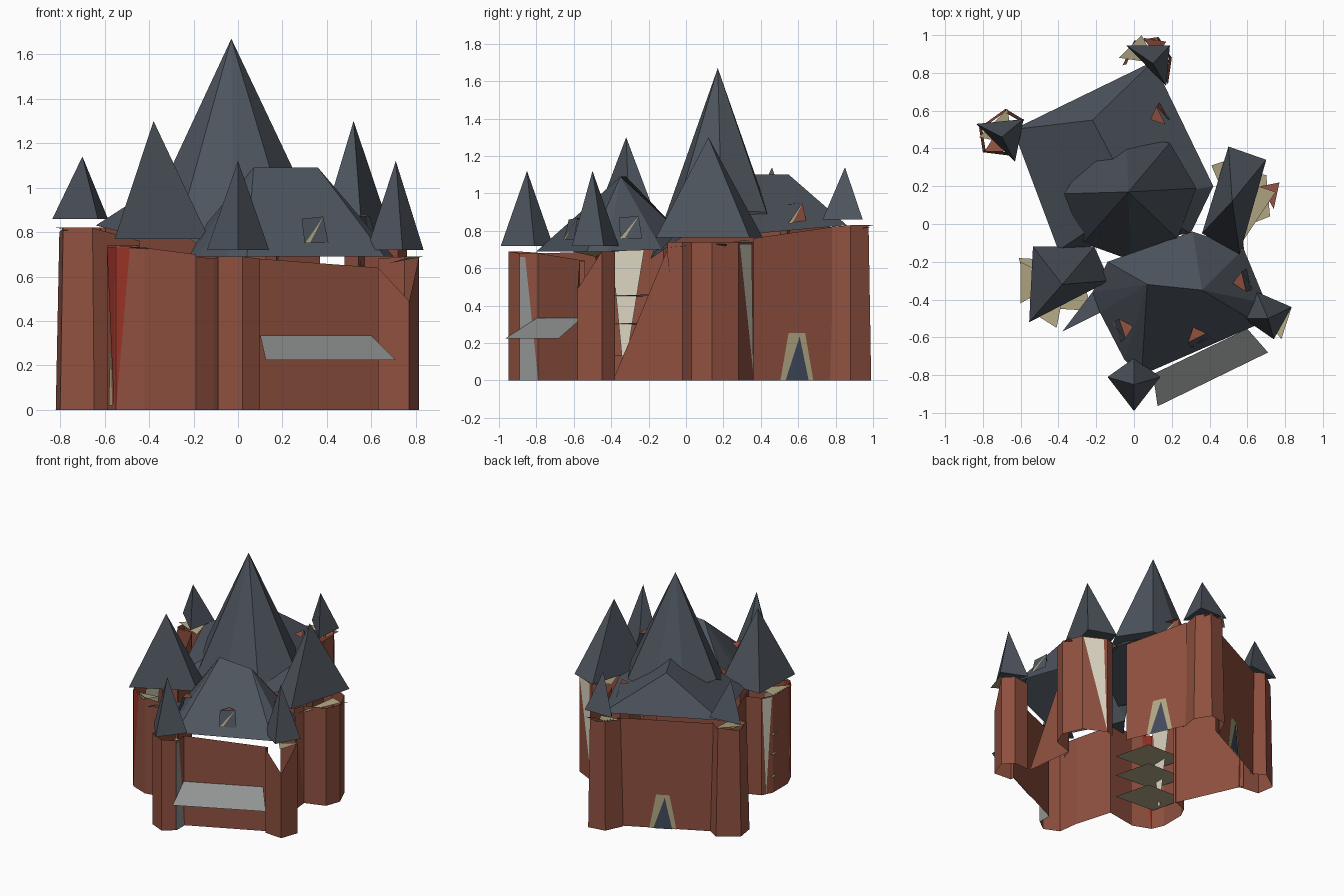
import bpy, math
from mathutils import Vector

if "Cube" in bpy.data.objects:
    bpy.data.objects.remove(bpy.data.objects["Cube"])


def material(name, rgb):
    m = bpy.data.materials.new(name)
    lin = [(c / 255 / 12.92) if c < 11 else ((c / 255 + 0.055) / 1.055) ** 2.4 for c in rgb]
    m.diffuse_color = (*lin, 1)
    m.use_nodes = True
    m.node_tree.nodes["Principled BSDF"].inputs["Base Color"].default_value = m.diffuse_color
    return m


BRICK = material("brick", (143, 80, 63))
ROOF = material("slate roof", (78, 85, 94))
TAN = material("tan trim", (178, 167, 132))
CREAM = material("cream plaster", (220, 214, 194))
GREY = material("grey stone", (145, 147, 146))
DOOR = material("blue door", (66, 74, 92))
RED = material("bright red", (152, 50, 38))


def build(name, verts, faces, mat):
    me = bpy.data.meshes.new(name)
    me.from_pydata([tuple(v) for v in verts], [], faces)
    me.materials.append(mat)
    ob = bpy.data.objects.new(name, me)
    bpy.context.collection.objects.link(ob)
    return ob


def wall(name, pts, taper=1.0):
    """Open run of upright walls; pts are (x, y, top height), counter-clockwise."""
    n = len(pts)
    cx = sum(p[0] for p in pts) / n
    cy = sum(p[1] for p in pts) / n
    low = [(x, y, 0) for x, y, z in pts]
    top = [(cx + (x - cx) * taper, cy + (y - cy) * taper, z) for x, y, z in pts]
    faces = [(i, i + 1, n + i + 1, n + i) for i in range(n - 1)]
    return build(name, low + top, faces, BRICK)


def spire(name, base, z, apex):
    """Pointed roof with a closed base; base points may carry their own height."""
    base = sorted(base, key=lambda p: math.atan2(p[1] - apex[1], p[0] - apex[0]))
    n = len(base)
    verts = [(p[0], p[1], p[2] if len(p) > 2 else z) for p in base] + [apex]
    faces = [(i, (i + 1) % n, n) for i in range(n)] + [tuple(reversed(range(n)))]
    return build(name, verts, faces, ROOF)


def plate(name, a, b, shape, mat, off=0.004):
    """Flat panel on the outside of the wall from a to b; shape is (fraction, height)."""
    a, b = Vector(a), Vector(b)
    d = b - a
    nrm = Vector((d.y, -d.x)).normalized() * off
    verts = [(*(a + d * t + nrm), z) for t, z in shape]
    return build(name, verts, [tuple(range(len(verts)))], mat)


# Front wing walls
wall("front_tower", [(-.11, -.75, .68), (-.09, -.9, .69), (.02, -.95, .69),
                     (.1, -.89, .68), (.1, -.79, .68)])
wall("front_wall", [(.1, -.79, .68), (.63, -.54, .64)])
wall("right_tower", [(.63, -.54, .64), (.63, -.57, .64), (.77, -.58, .49), (.815, -.45, .69),
                     (.75, -.38, .69), (.63, -.39, .68)])
wall("front_left_wall", [(-.19, -.48, .69), (-.11, -.75, .68)])

# Middle towers, open toward the inside
wall("left_middle_tower", [(-.44, -.08, .74), (-.55, -.12, .74), (-.59, -.2, .74), (-.59, -.38, .74),
                           (-.55, -.47, .74), (-.42, -.52, .73), (-.19, -.48, .7)])
wall("right_middle_tower", [(.54, -.1, .74), (.57, -.02, .74), (.72, .03, .74), (.76, .14, .74),
                            (.7, .28, .74), (.54, .36, .74), (.48, .34, .74)])
build("right_flared_wall", [(.61, -.39, 0), (.57, -.02, 0), (.55, -.1, .7)], [(0, 1, 2)], BRICK)

# Back wing walls
wall("back_right_wall", [(.37, .36, .76), (.18, .78, .82)])
wall("back_tower", [(.18, .74, .82), (.2, .88, .83), (.13, .99, .83), (0, .97, .83), (-.06, .84, .82)], .87)
wall("back_wall", [(-.02, .85, .82), (-.62, .55, .82)])
wall("back_left_tower", [(-.58, .55, .82), (-.68, .61, .82), (-.82, .51, .8), (-.8, .38, .82),
                         (-.64, .36, .82)], .86)
wall("back_left_wall", [(-.66, .39, .82), (-.44, -.1, .76)])

# Back wing hip roof, split along the ridge
build("back_roof",
      [(-.64, .5, .83), (.1, .86, .83), (.42, .2, .77), (.3, -.05, .77), (-.4, -.14, .77),
       (-.22, .55, 1.1), (.0, .13, 1.1)],
      [(1, 0, 5), (0, 4, 6, 5), (2, 1, 5, 6), (3, 2, 6), (4, 3, 6)], ROOF)

# Front wing hip roof, a fan of slopes around a short ridge
rim = [(.04, -.8, .69), (.66, -.53, .69), (.7, -.42, .69), (.58, -.13, .7), (.31, -.04, .8),
       (-.14, -.2, .84), (-.22, -.36, .69), (-.38, -.57, .69), (-.18, -.47, .69), (-.05, -.72, .69)]
build("front_roof", rim + [(.07, -.32, 1.09), (.36, -.35, 1.09)],
      [(0, 1, 11, 10), (1, 2, 11), (2, 3, 11), (3, 4, 11), (4, 5, 10, 11),
       (5, 6, 10), (6, 8, 10), (6, 7, 8), (8, 9, 10), (9, 0, 10)], ROOF)

# Great central spire, eight sided, its hem dipping toward the front
spire("central_spire", [(-.37, .16, .94), (-.24, .37, .9), (-.04, .46, .84), (.19, .43, .9),
                        (.33, .19, .91), (.23, -.08, .8), (-.02, -.19, .65), (-.27, -.1, .8)],
      0, (-.03, .17, 1.67))

# Corner and middle spires
spire("front_spire", [(-.14, -.81), (0, -.71), (.14, -.81), (0, -.99)], .72, (0, -.85, 1.12))
spire("right_spire", [(.65, -.36), (.835, -.44), (.74, -.61), (.58, -.5)], .72, (.71, -.5, 1.12))
spire("back_left_spire", [(-.835, .53), (-.585, .555), (-.63, .33)], .86, (-.7, .46, 1.14))
spire("back_spire", [(-.04, .945), (.19, .945), (.17, .73)], .86, (.1, .85, 1.14))
spire("left_middle_spire", [(-.535, -.12), (-.21, -.12), (-.13, -.3), (-.555, -.52)], .77, (-.38, -.32, 1.3))
spire("right_middle_spire", [(.5, .41), (.7, .34), (.56, -.16), (.36, -.05)], .765, (.52, .12, 1.3))

# Ledges poking out under the spires
ledges = [((-.82, .46), (-.67, .61), (-.64, .42), .82, TAN), ((-.08, .88), (.04, 1.0), (.12, .85), .83, TAN),
          ((-.6, -.2), (-.6, -.42), (-.4, -.3), .74, TAN), ((-.52, -.48), (-.41, -.55), (-.38, -.4), .73, TAN),
          ((.41, .31), (.5, .34), (.5, .1), .75, TAN), ((.75, .17), (.66, .2), (.57, -.1), .74, TAN),
          ((.78, -.61), (.835, -.44), (.68, -.48), .69, TAN),
          ((-.79, .385), (-.66, .385), (-.72, .5), .81, BRICK), ((.05, .985), (.17, .965), (.12, .88), .82, BRICK),
          ((.74, .08), (.77, .22), (.67, .2), .73, BRICK)]
for i, (a, b, c, z, m) in enumerate(ledges):
    build(f"ledge_{i + 1}", [(*a, z), (*b, z), (*c, z - .03)], [(0, 1, 2)], m)

# Doors with slanted tan frames
for name, a, b, m, w in (("right", (.37, .36), (.18, .78), .55, .21), ("back", (-.02, .85), (-.62, .55), .47, .14)):
    plate(name + "_door_frame", a, b, [(m - w, 0), (m + w, 0), (m + w * .5, .255), (m - w * .5, .255)], TAN)
    plate(name + "_door", a, b, [(m - w * .7, 0), (m + w * .7, 0), (m + w * .15, .235)], DOOR, .008)

# Sloping porch canopy
build("porch_canopy",
      [(.125, -.965, .225), (.71, -.68, .225), (.6, -.555, .335), (.1, -.795, .335)], [(0, 1, 2, 3)], GREY)

# Coloured wall panels
plate("front_tower_panel", (.1, -.89), (.1, -.79), [(0, 0), (1, 0), (.3, .66), (0, .66)], GREY)
plate("left_tower_red_panel", (-.55, -.47), (-.42, -.52), [(.02, 0), (.5, .73), (.02, .73)], RED)
plate("left_tower_red_side", (-.59, -.38), (-.55, -.47), [(.9, 0), (1, .73), (.1, .73)], RED)
plate("left_tower_red_inside", (-.42, -.52), (-.55, -.47), [(.98, 0), (.5, .73), (.98, .73)], RED)
plate("left_tower_tan_sliver", (-.59, -.38), (-.55, -.47), [(.3, .02), (.7, .02), (.5, .3)], TAN)
plate("left_tower_cream_panel", (-.55, -.12), (-.59, -.2), [(.4, 0), (.9, .73), (.05, .73)], CREAM)
plate("right_tower_cream_panel", (.7, .28), (.54, .36), [(.97, .02), (.85, .73), (.05, .73)], CREAM)

# Interior of the left middle tower, seen through the gap on the right
build("inner_plaster", [(-.5, -.34, .1), (-.5, -.32, .1), (-.5, -.22, .72), (-.5, -.4, .72)], [(0, 1, 2, 3)], CREAM)
for i, z in enumerate((.13, .3, .45)):
    build(f"inner_floor_{i + 1}", [(-.54, -.44, z), (-.22, -.46, z), (-.3, -.2, z + .01), (-.61, -.18, z)],
          [(0, 1, 2, 3)], TAN)
build("right_tower_floor", [(.57, -.02, .3), (.72, .04, .3), (.7, .26, .3), (.45, .28, .3)], [(0, 1, 2, 3)], TAN)

# Small dormers: slate gable front with a tan edge and a brick back slope
dormers = [((.34, -.6, .81), (.45, -.9), ROOF), ((.58, -.3, .82), (.9, .2), ROOF),
           ((-.06, -.56, .8), (-.9, -.3), ROOF), ((.14, .58, .89), (.89, .45), BRICK)]
for i, (c, d, front) in enumerate(dormers):
    c, d = Vector(c), Vector((*d, 0)).normalized()
    s = Vector((-d.y, d.x, 0)) * .06
    low = d * .03 - Vector((0, 0, .06))
    v = [c + low - s, c + low + s, c + s * .8 + Vector((0, 0, .06)), c - s + Vector((0, 0, .05)),
         c - d * .06 + Vector((0, 0, .05))]
    build(f"dormer_front_{i + 1}", v[:4], [(0, 1, 2, 3)] if front is ROOF else [(0, 1, 2)], front)
    e = d * .005
    build(f"dormer_edge_{i + 1}", [v[0] + e, v[0] + s * .4 + e, v[2] + e], [(0, 1, 2)], TAN)
    build(f"dormer_top_{i + 1}", v, [(2, 4, 3)], BRICK)
